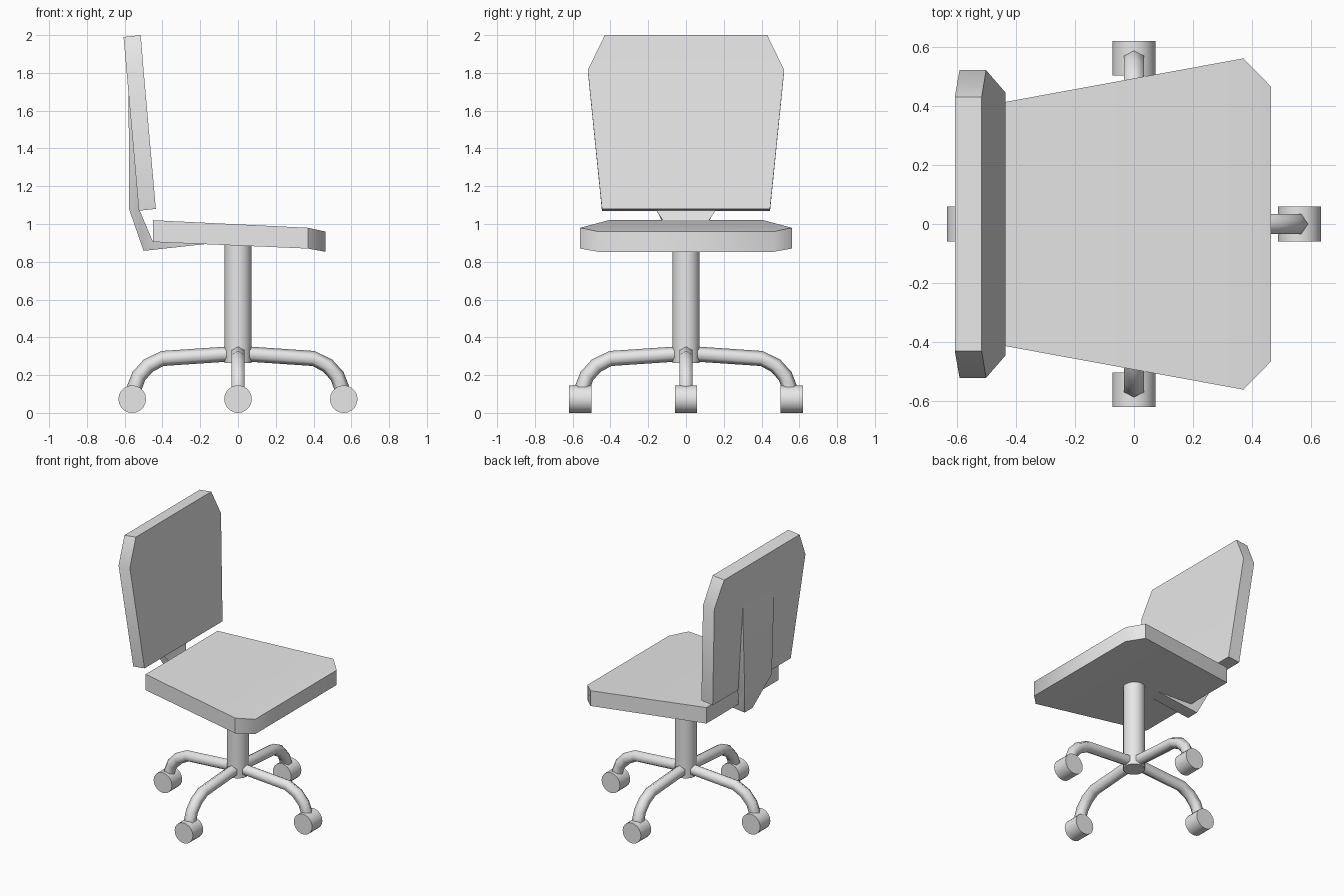
import bpy, bmesh, math
from mathutils import Matrix, Vector

cube = bpy.data.objects.get("Cube")
if cube:
    bpy.data.objects.remove(cube, do_unlink=True)

grey = bpy.data.materials.new("light grey")
grey.use_nodes = True
grey.diffuse_color = (0.8, 0.8, 0.8, 1)
grey.node_tree.nodes["Principled BSDF"].inputs["Base Color"].default_value = (0.8, 0.8, 0.8, 1)


def finish(name, bm, angle):
    bmesh.ops.recalc_face_normals(bm, faces=bm.faces)
    mesh = bpy.data.meshes.new(name)
    bm.to_mesh(mesh)
    bm.free()
    mesh.materials.append(grey)
    obj = bpy.data.objects.new(name, mesh)
    bpy.context.collection.objects.link(obj)
    bpy.ops.object.select_all(action='DESELECT')
    obj.select_set(True)
    bpy.context.view_layer.objects.active = obj
    bpy.ops.object.shade_smooth_by_angle(angle=math.radians(angle))
    return obj


def skin(bm, rings):
    """Join rings of points into a closed, capped body."""
    loops = [[bm.verts.new(p) for p in ring] for ring in rings]
    n = len(loops[0])
    for a, b in zip(loops, loops[1:]):
        for i in range(n):
            j = (i + 1) % n
            bm.faces.new((a[i], a[j], b[j], b[i]))
    bm.faces.new(loops[0])
    bm.faces.new(loops[-1])


def slab(name, sections, angle=50):
    """Loft rectangles: each has two (x, z) corners and a half width in y."""
    bm = bmesh.new()
    skin(bm, [[(a[0], -w, a[1]), (b[0], -w, b[1]), (b[0], w, b[1]), (a[0], w, a[1])]
              for a, b, w in sections])
    return finish(name, bm, angle)


def cylinder(name, radius, depth, centre, sides, rotation=Matrix()):
    bm = bmesh.new()
    bmesh.ops.create_cone(bm, cap_ends=True, segments=sides, radius1=radius, radius2=radius,
                          depth=depth, matrix=Matrix.Translation(centre) @ rotation)
    return finish(name, bm, 40)


def tube(name, path, radius, turn):
    """Six-sided tube along an (x, z) path, turned about the upright axis."""
    pts = [Vector((x, 0, z)) for x, z in path]
    rings = []
    for i, p in enumerate(pts):
        t = (pts[min(i + 1, len(pts) - 1)] - pts[max(i - 1, 0)]).normalized()
        up = Vector((-t.z, 0, t.x))
        rings.append([p + radius * (up * math.cos(k * math.tau / 6)
                                    + Vector((0, math.sin(k * math.tau / 6), 0)))
                      for k in range(6)])
    bm = bmesh.new()
    skin(bm, rings)
    bmesh.ops.rotate(bm, verts=bm.verts, matrix=Matrix.Rotation(turn, 3, 'Z'))
    return finish(name, bm, 65)


# Seat cushion, widest just behind its chamfered front corners
slab("seat", [((-0.45, 0.905), (-0.45, 1.02), 0.41),
              ((0.37, 0.87), (0.37, 0.98), 0.56),
              ((0.463, 0.853), (0.463, 0.96), 0.465)])

# Leaning backrest with chamfered top corners
slab("backrest", [((-0.525, 1.07), (-0.435, 1.08), 0.445),
                  ((-0.59, 1.81), (-0.50, 1.815), 0.52),
                  ((-0.606, 1.99), (-0.515, 2.0), 0.43)])

# Bent bracket joining the seat to the backrest
slab("back_bracket", [((-0.05, 0.907), (-0.05, 0.95), 0.045),
                      ((-0.50, 0.858), (-0.45, 0.905), 0.045),
                      ((-0.577, 1.08), (-0.52, 1.07), 0.155),
                      ((-0.579, 1.70), (-0.54, 1.70), 0.18)], 30)

# Centre post
cylinder("post", 0.072, 0.645, (0, 0, 0.5875), 16)

# Four curved legs, each ending in a wheel
leg_path = [(0, 0.315), (0.40, 0.288), (0.475, 0.25), (0.525, 0.195), (0.55, 0.13), (0.55, 0.08)]
wheel_turn = Matrix.Rotation(math.pi / 2, 4, 'X')
for i, side in enumerate(("front", "left", "rear", "right")):
    turn = i * math.pi / 2
    tube(side + "_leg", leg_path, 0.04, turn)
    centre = (0.56 * math.cos(turn), 0.56 * math.sin(turn), 0.073)
    cylinder(side + "_wheel", 0.073, 0.117, centre, 20, wheel_turn)
